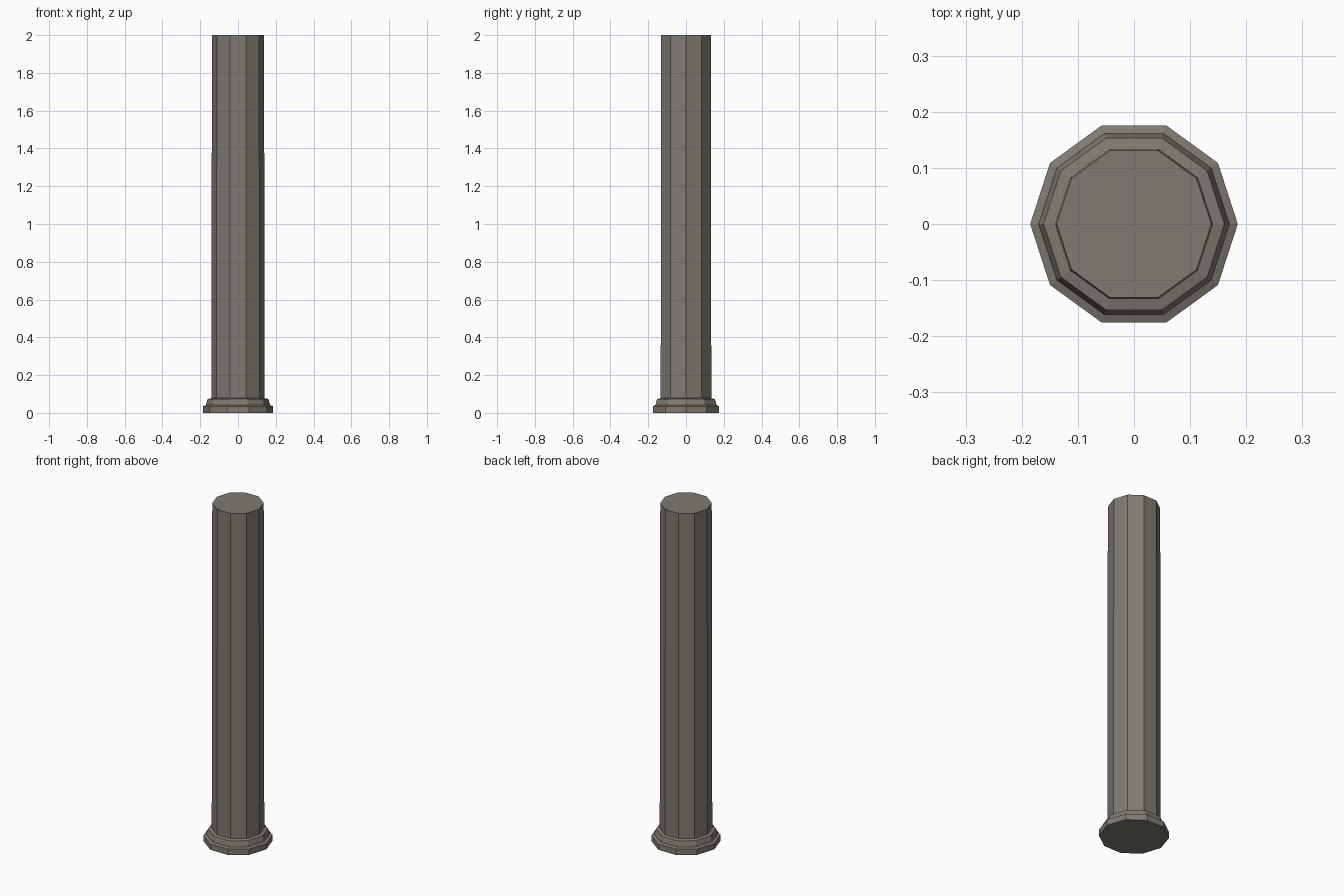
import bpy, bmesh, math

if "Cube" in bpy.data.objects:
    bpy.data.objects.remove(bpy.data.objects["Cube"])

SIDES = 10

stone = bpy.data.materials.new("warm grey stone")
stone.diffuse_color = (0.215, 0.195, 0.165, 1.0)
stone.use_nodes = True
stone.node_tree.nodes["Principled BSDF"].inputs["Base Color"].default_value = stone.diffuse_color


def turned(name, profile):
    """Closed ten-sided solid from (radius, height) pairs, bottom to top."""
    bm = bmesh.new()
    rings = []
    for r, z in profile:
        rings.append([bm.verts.new((r * math.cos(2 * math.pi * i / SIDES),
                                    r * math.sin(2 * math.pi * i / SIDES), z))
                      for i in range(SIDES)])
    for low, high in zip(rings, rings[1:]):
        for i in range(SIDES):
            j = (i + 1) % SIDES
            bm.faces.new((low[i], low[j], high[j], high[i]))
    bm.faces.new(rings[0][::-1])
    bm.faces.new(rings[-1])
    mesh = bpy.data.meshes.new(name)
    bm.to_mesh(mesh)
    bm.free()
    mesh.materials.append(stone)
    obj = bpy.data.objects.new(name, mesh)
    bpy.context.collection.objects.link(obj)
    return obj


# Stepped foot with a bevelled moulding, then the slightly tapered shaft
turned("base", [(0.185, 0), (0.185, 0.035), (0.17, 0.041),
                (0.168, 0.05), (0.161, 0.073), (0.139, 0.078)])
turned("shaft", [(0.141, 0.07), (0.138, 2.0)])
